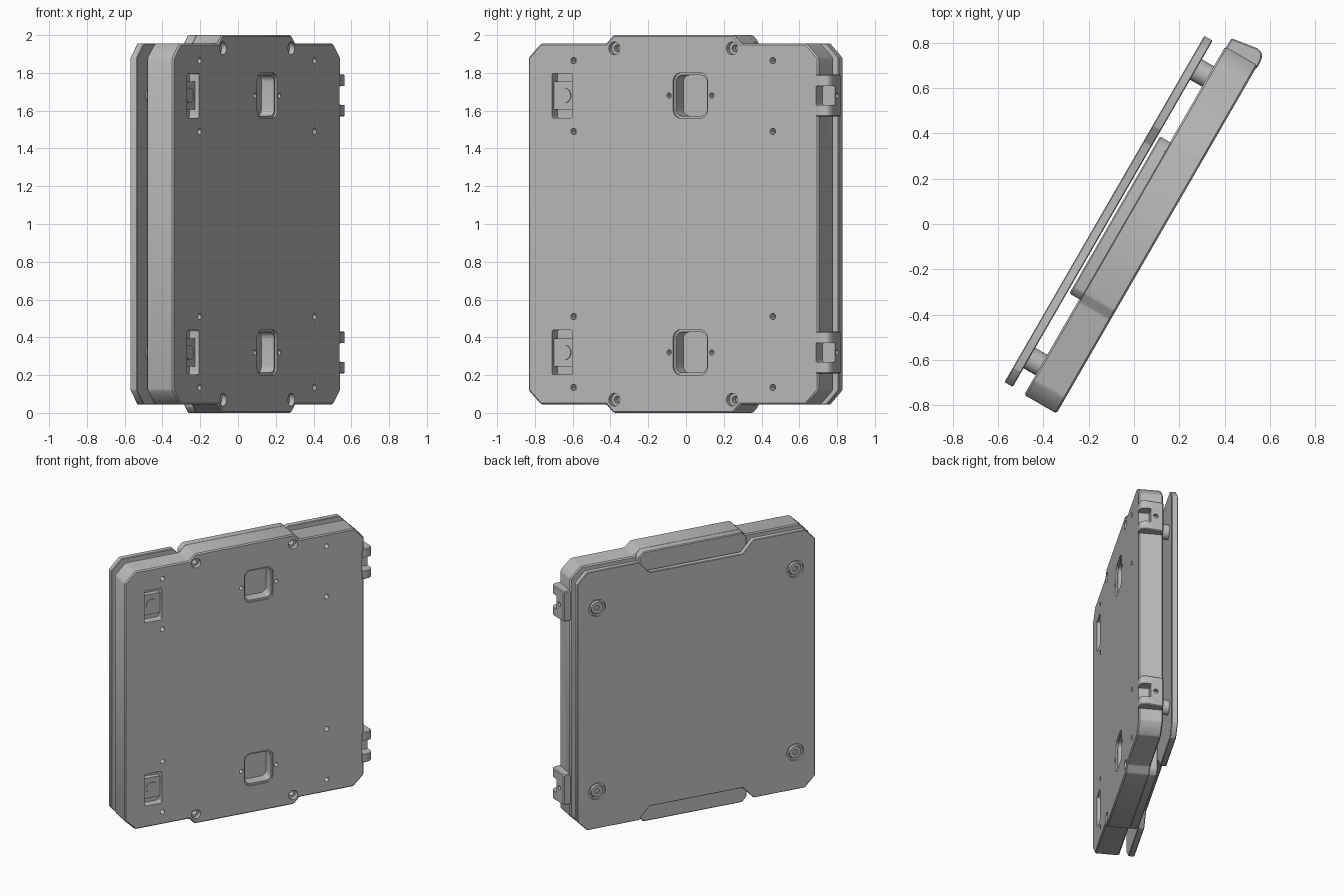
import bpy
import bmesh
from math import radians, cos, sin, pi
from mathutils import Matrix

cube = bpy.data.objects.get("Cube")
if cube:
    bpy.data.objects.remove(cube, do_unlink=True)

# Parts are laid out facing -y, then turned as one assembly
FRAME = Matrix.Rotation(radians(60), 4, "Z") @ Matrix.Translation((-0.008, 0, 0))
MID = 1.0
FRONT, BACK = -0.122, 0.043          # depth of the case
ROWS = (MID - 0.68, MID + 0.68)      # upper and lower hardware rows

grey = bpy.data.materials.new("plain grey")
grey.use_nodes = True
grey.diffuse_color = (0.5, 0.5, 0.5, 1)
grey.node_tree.nodes["Principled BSDF"].inputs["Base Color"].default_value = (0.5, 0.5, 0.5, 1)


def prism(bm, pts, a, b, axis="Y", scale=1.0):
    """Extrude a 2D outline from a to b along an axis; scale tapers the end about its centre."""
    cx = sum(p[0] for p in pts) / len(pts)
    cy = sum(p[1] for p in pts) / len(pts)
    place = {"X": lambda p, q, t: (t, p, q),
             "Y": lambda p, q, t: (p, t, q),
             "Z": lambda p, q, t: (p, q, t)}[axis]
    lo = [bm.verts.new(place(p, q, a)) for p, q in pts]
    hi = [bm.verts.new(place(cx + (p - cx) * scale, cy + (q - cy) * scale, b)) for p, q in pts]
    faces = [bm.faces.new(lo), bm.faces.new(hi)]
    for i in range(len(pts)):
        j = (i + 1) % len(pts)
        faces.append(bm.faces.new((lo[i], lo[j], hi[j], hi[i])))
    bmesh.ops.recalc_face_normals(bm, faces=faces)


def circle(x, y, r, n=24):
    return [(x + r * cos(2 * pi * i / n), y + r * sin(2 * pi * i / n)) for i in range(n)]


def rounded(x, y, w, h, r, n=5):
    """Rounded rectangle outline centred on x, y."""
    pts = []
    for k, (sx, sy) in enumerate(((1, 1), (-1, 1), (-1, -1), (1, -1))):
        for i in range(n + 1):
            t = pi / 2 * (k + i / n)
            pts.append((x + sx * (w / 2 - r) + r * cos(t), y + sy * (h / 2 - r) + r * sin(t)))
    return pts


def four_way(quarter):
    """Mirror a quarter outline to all four quadrants around the middle."""
    half = quarter + [(-x, z) for x, z in reversed(quarter)]
    return [(x, MID + z) for x, z in half + [(x, -z) for x, z in reversed(half)]]


def finish(name, bm, bevel=0.0, cutters=()):
    mesh = bpy.data.meshes.new(name)
    bm.to_mesh(mesh)
    bm.free()
    mesh.materials.append(grey)
    ob = bpy.data.objects.new(name, mesh)
    bpy.context.collection.objects.link(ob)
    ob.matrix_world = FRAME
    if bevel:
        mod = ob.modifiers.new("edge", "BEVEL")
        mod.width, mod.segments, mod.limit_method = bevel, 1, "ANGLE"
        mod.use_clamp_overlap = True
    for cutter in cutters:
        mod = ob.modifiers.new("cut", "BOOLEAN")
        mod.operation, mod.object, mod.solver = "DIFFERENCE", cutter, "EXACT"
    bpy.context.view_layer.update()
    bpy.ops.object.select_all(action="DESELECT")
    ob.select_set(True)
    bpy.context.view_layer.objects.active = ob
    for mod in list(ob.modifiers):
        bpy.ops.object.modifier_apply(modifier=mod.name)
    bpy.ops.object.shade_smooth_by_angle(angle=radians(30))
    return ob


# Cutters: shallow rims first, then the deeper holes and pockets
rims, holes, notches = bmesh.new(), bmesh.new(), bmesh.new()
OUT = FRONT - 0.02
for sx in (-1, 1):
    for sz in (-1, 1):
        prism(rims, circle(sx * 0.36, MID + sz * 0.93, 0.034), OUT, FRONT + 0.03)
        prism(holes, circle(sx * 0.36, MID + sz * 0.93, 0.018), OUT, FRONT + 0.07)
        for z in (0.49, 0.865):
            prism(holes, circle(sx * 0.609, MID + sz * z, 0.017, 16), OUT, FRONT + 0.05)
for z in ROWS:
    prism(rims, rounded(0.105, z, 0.212, 0.24, 0.045), OUT, FRONT + 0.012)
    prism(holes, rounded(0.105, z, 0.19, 0.215, 0.035), OUT, FRONT + 0.09)
    prism(holes, rounded(-0.678, z, 0.127, 0.236, 0.01), OUT, FRONT + 0.06)
    for x in (-0.025, 0.235):
        prism(holes, circle(x, z, 0.014, 16), OUT, FRONT + 0.04)
    prism(notches, rounded(0.922, z, 0.1, 0.1, 0.008), OUT, -0.05)
helpers = [finish("rim_cutter", rims), finish("hole_cutter", holes), finish("notch_cutter", notches)]

# Main case with chamfered corners and raised centre tabs
bm = bmesh.new()
prism(bm, four_way([(0.887, 0.88), (0.81, 0.956), (0.41, 0.956), (0.368, 1.0)]), FRONT, BACK)
finish("case_body", bm, 0.008, helpers)

# Raised lips behind the tabs
for name, s in (("top_lip", 1), ("bottom_lip", -1)):
    bm = bmesh.new()
    lip = [(-0.4, 0.78), (0.4, 0.78), (0.4, 0.965), (0.366, 1.0), (-0.366, 1.0), (-0.4, 0.965)]
    prism(bm, [(x, MID + s * z) for x, z in lip], BACK - 0.01, 0.094)
    finish(name, bm, 0.006)

# Rear plate, notched around the lips, with screw recesses
screws = bmesh.new()
for x in (-0.735, 0.735):
    for z in ROWS:
        prism(screws, circle(x, z, 0.062, 32), 0.165, 0.132)
helpers.append(finish("screw_cutter", screws))
bm = bmesh.new()
prism(bm, four_way([(0.882, 0.88), (0.808, 0.956), (0.425, 0.956), (0.345, 0.868)]), 0.104, 0.146)
finish("rear_plate", bm, 0.004, helpers[-1:])

# Standoffs and screw heads at the four plate corners
bm_posts, bm_heads, bm_drill = bmesh.new(), bmesh.new(), bmesh.new()
for x in (-0.735, 0.735):
    for z in ROWS:
        prism(bm_posts, circle(x, z, 0.052, 32), BACK - 0.005, 0.108)
        prism(bm_heads, circle(x, z, 0.05, 32), 0.128, 0.145, scale=0.85)
        prism(bm_drill, circle(x, z, 0.019, 6), 0.134, 0.16)
finish("standoffs", bm_posts)
helpers.append(finish("drive_cutter", bm_drill))
finish("screw_heads", bm_heads, 0, helpers[-1:])

# Latch blocks with a round button in the narrow slots
for name, z in zip(("lower_latch", "upper_latch"), ROWS):
    bm = bmesh.new()
    prism(bm, rounded(-0.678, z, 0.127, 0.15, 0.004), FRONT + 0.025, FRONT + 0.065)
    prism(bm, circle(-0.678, z, 0.04), FRONT + 0.019, FRONT + 0.03)
    finish(name, bm)

# Hinge lugs on the end face, split by a notch and drilled
pin = bmesh.new()
for z in ROWS:
    prism(pin, circle(-0.015, z, 0.016, 16), 0.91, 0.97, "X")
helpers.append(finish("pin_cutter", pin))
lug = [(0.868, -0.124), (0.889, -0.126), (0.925, -0.123), (0.944, -0.112), (0.952, -0.084),
       (0.933, 0.038), (0.868, 0.038)]
for name, z in zip(("lower_hinge_lug", "upper_hinge_lug"), ROWS):
    bm = bmesh.new()
    prism(bm, lug, z - 0.112, z + 0.112, "Z")
    finish(name, bm, 0.006, (helpers[2], helpers[-1]))

for ob in helpers:
    bpy.data.objects.remove(ob, do_unlink=True)
